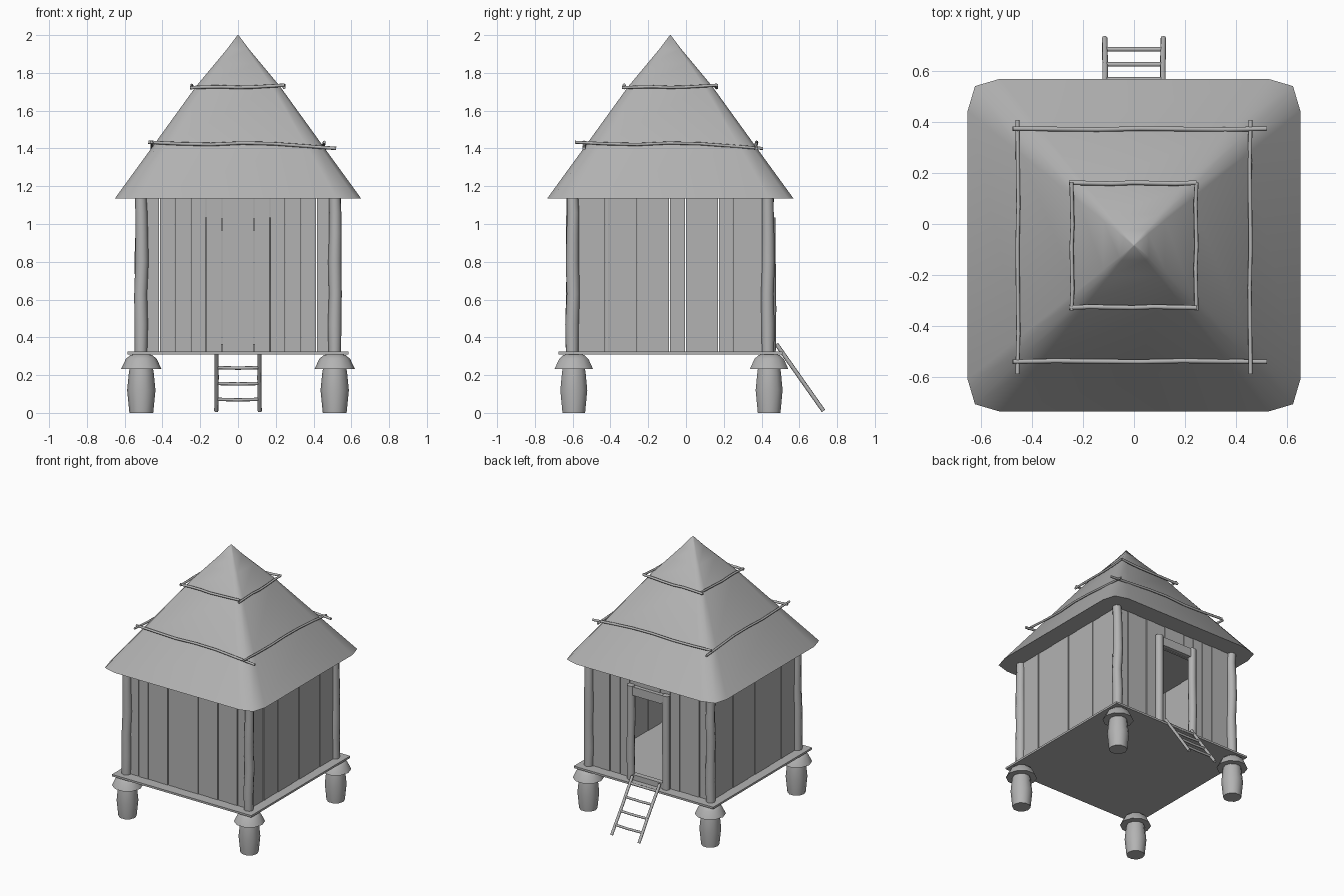
import bpy, bmesh, math, random
from mathutils import Vector

if "Cube" in bpy.data.objects:
    bpy.data.objects.remove(bpy.data.objects["Cube"])

random.seed(4)
CY = -0.083                      # hut centre in y
PX, PY = 0.512, 0.517            # post offsets from the hut centre
GREY = bpy.data.materials.new("weathered_grey")
GREY.diffuse_color = (0.45, 0.45, 0.45, 1)
GREY.use_nodes = True
GREY.node_tree.nodes["Principled BSDF"].inputs["Base Color"].default_value = GREY.diffuse_color


def finish(name, bm, smooth=None):
    bmesh.ops.recalc_face_normals(bm, faces=bm.faces)
    me = bpy.data.meshes.new(name)
    bm.to_mesh(me)
    bm.free()
    me.materials.append(GREY)
    ob = bpy.data.objects.new(name, me)
    bpy.context.collection.objects.link(ob)
    if smooth is not None:
        bpy.ops.object.select_all(action='DESELECT')
        ob.select_set(True)
        bpy.context.view_layer.objects.active = ob
        bpy.ops.object.shade_smooth_by_angle(angle=math.radians(smooth))
    return ob


def skin(bm, rings):
    """Bridge rings of equal size and cap both ends."""
    vs = [[bm.verts.new(p) for p in r] for r in rings]
    n = len(vs[0])
    for a, b in zip(vs, vs[1:]):
        for i in range(n):
            j = (i + 1) % n
            bm.faces.new((a[i], a[j], b[j], b[i]))
    bm.faces.new(vs[0])
    bm.faces.new(vs[-1])


def loft(name, outline, profile, x, y, smooth):
    """Scale one flat outline along a (scale, z) profile."""
    bm = bmesh.new()
    skin(bm, [[(x + px * s, y + py * s, z) for px, py in outline] for s, z in profile])
    return finish(name, bm, smooth)


def pole(name, pts, radii, n=8):
    """Round stick through a list of points."""
    pts = [Vector(p) for p in pts]
    axis = (pts[-1] - pts[0]).normalized()
    u = axis.orthogonal().normalized()
    v = axis.cross(u)
    bm = bmesh.new()
    skin(bm, [[p + (u * math.cos(2 * math.pi * i / n) + v * math.sin(2 * math.pi * i / n)) * r
               for i in range(n)] for p, r in zip(pts, radii)])
    return finish(name, bm, 50)


def add_box(bm, x0, x1, y0, y1, z0, z1):
    skin(bm, [[(x0, y0, z), (x1, y0, z), (x1, y1, z), (x0, y1, z)] for z in (z0, z1)])


# stilts with rat-guard caps, and corner posts
ten = [(math.cos(math.tau * i / 10), math.sin(math.tau * i / 10)) for i in range(10)]
for sx, xn in ((-1, "left"), (1, "right")):
    for sy, yn in ((-1, "front"), (1, "back")):
        x, y = sx * PX, CY + sy * PY
        loft(f"stilt_{yn}_{xn}", ten,
             [(0.063, 0), (0.075, 0.12), (0.066, 0.21), (0.06, 0.25)], x, y + 0.006, 50)
        loft(f"stilt_cap_{yn}_{xn}", ten,
             [(0.107, 0.232), (0.082, 0.285), (0.06, 0.305), (0.035, 0.312)], x, y + 0.006, 40)
        zs = [0.32, 0.47, 0.63, 0.8, 0.95, 1.06, 1.14]
        rs = [0.033, 0.036, 0.034, 0.035, 0.033, 0.032, 0.03]
        pole(f"corner_post_{yn}_{xn}",
             [(x + random.uniform(-.004, .004), y + random.uniform(-.004, .004), z) for z in zs], rs)

# floor slab
bm = bmesh.new()
add_box(bm, -0.585, 0.585, CY - 0.593, CY + 0.593, 0.31, 0.325)
finish("floor", bm)

# plank walls, given as the seams between planks
T = 0.009
front = [-.51, -.415, -.335, -.25, -.17, -.085, .085, .17, .25, .335, .415, .51]
side = [-.51, -.345, -.325, -.175, -.005, .08, .255, .33, .49, .51]
for name in ("front", "back", "left", "right"):
    bm = bmesh.new()
    sign = -1 if name in ("front", "left") else 1
    seams = front if name in ("front", "back") else side
    for i, (a, b) in enumerate(zip(seams, seams[1:])):
        c = sign * (PX - 0.008 + (0.0, 0.003)[i % 2])
        z0 = 0.96 if name == "back" and abs(a + b) < 0.3 else 0.32
        a, b = a + 0.002, b - 0.002
        if name in ("front", "back"):
            add_box(bm, a, b, CY + c - T, CY + c + T, z0, 1.14)
        else:
            add_box(bm, c - T, c + T, CY + a, CY + b, 0.32, 1.14)
    finish(f"wall_{name}", bm)

# door frame on the back wall
DY = CY + PY + 0.012
for s, n in ((-1, "left"), (1, "right")):
    pole(f"door_post_{n}", [(s * 0.148, DY, 0.32), (s * 0.15, DY + .003, 0.55),
                            (s * 0.147, DY, 0.8), (s * 0.148, DY, 1.035)], [0.029] * 4)
bm = bmesh.new()
add_box(bm, -0.14, 0.14, DY - 0.025, DY + 0.015, 0.965, 1.03)
finish("door_lintel", bm)
bm = bmesh.new()
add_box(bm, -0.14, 0.14, DY - 0.025, DY + 0.015, 0.32, 0.365)
finish("door_threshold", bm)

# ladder leaning on the door sill
bot, top = Vector((0, 0.728, 0.01)), Vector((0, 0.478, 0.365))
for s, n in ((-1, "left"), (1, "right")):
    o = Vector((s * 0.115, 0, 0))
    pole(f"ladder_rail_{n}", [bot + o, bot.lerp(top, 0.5) + o * 0.98, top + o], [0.011] * 3)
for i, z in enumerate((0.072, 0.156, 0.24, 0.322)):
    p = bot.lerp(top, (z - bot.z) / (top.z - bot.z))
    pole(f"ladder_rung_{i + 1}", [p + Vector((-0.12, 0, 0)), p + Vector((0, 0, -0.003)),
                                  p + Vector((0.12, 0, 0))], [0.009] * 3)

# thatch roof: rounded square eaves turning into a round tip
quarter = [(0.652, 0.525), (0.623, 0.623), (0.525, 0.652)]
bm = bmesh.new()
rings = []
for s, z, roundness in ((0.652, 1.135, 0), (0.45, 1.42, 0.05), (0.237, 1.73, 0.3),
                        (0.145, 1.85, 0.75), (0.075, 1.925, 1), (0.003, 2.0, 1)):
    ring = []
    for k in range(4):
        rot = k * math.pi / 2
        for x, y in quarter:
            square = Vector((x, y)) * (s / 0.652)
            p = square.lerp(square.normalized() * s, roundness)
            c, sn = math.cos(rot), math.sin(rot)
            ring.append((c * p.x - sn * p.y, CY + sn * p.x + c * p.y, z))
    rings.append(ring)
skin(bm, rings)
finish("thatch_roof", bm, 70)

# sticks tied around the thatch, lower and upper tier
bend = [0.008, 0.0, -0.004, 0.004, 0.0, -0.012, -0.025]
for tier, r, z, lo, hi, k in (("lower", 0.455, 1.425, -0.475, 0.52, 1.0),
                              ("upper", 0.243, 1.725, -0.255, 0.245, -0.4)):
    for s, n in ((-1, "a"), (1, "b")):
        xs, ys = [], []
        for i, d in enumerate(bend):
            t = i / (len(bend) - 1)
            w = 0.002 * math.sin(i * 2.1 + s)
            xs.append((lo + (hi - lo) * t, CY + s * r + w, z + d * k))
            h = lo - 0.03 if k > 0 else lo
            ys.append((s * r + w, CY + h + (hi - 0.03 * (k > 0) - h) * t, z + d * k))
        pole(f"{tier}_roof_stick_x_{n}", xs, [0.009] * len(bend))
        pole(f"{tier}_roof_stick_y_{n}", ys, [0.008] * len(bend))
